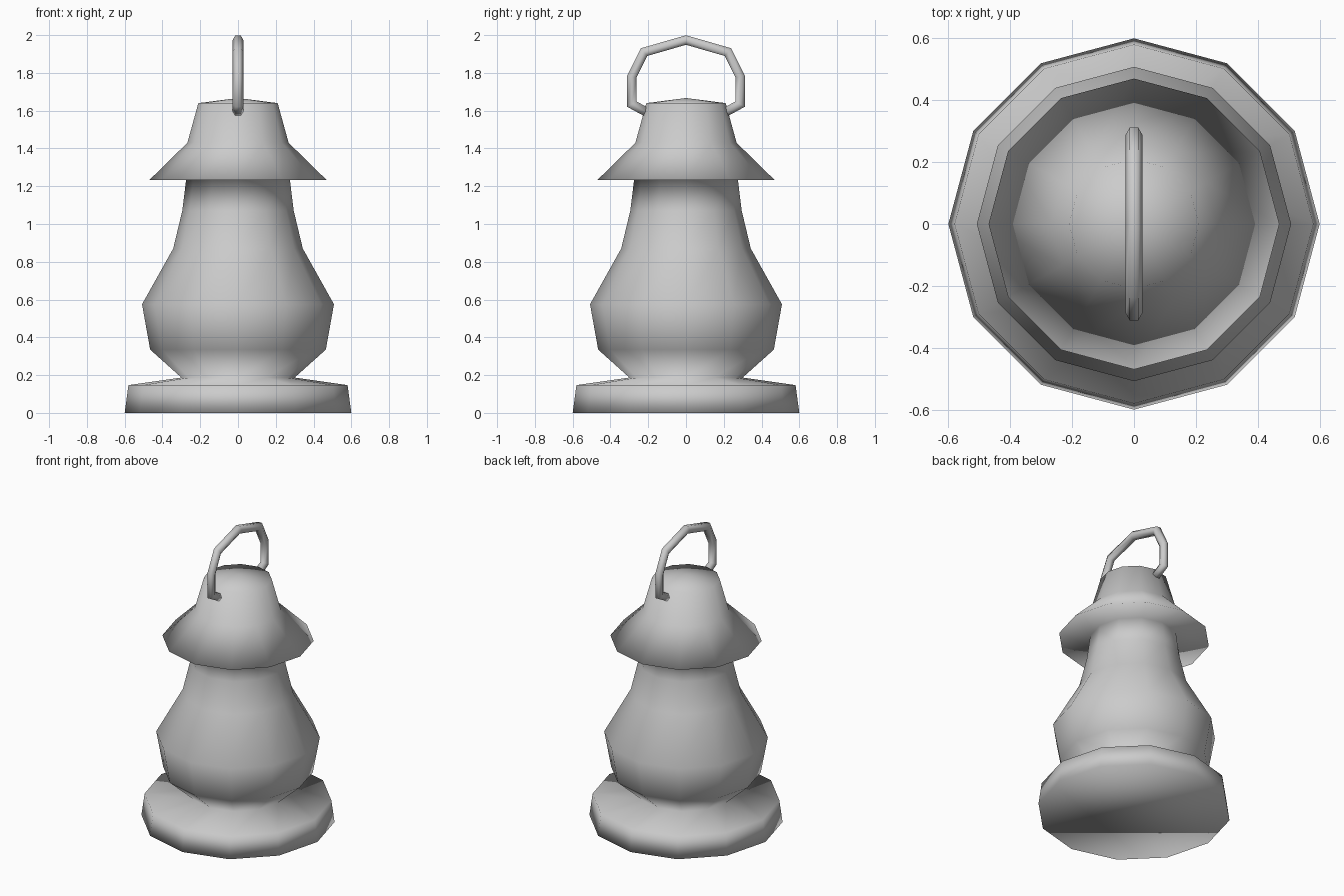
import bpy, bmesh
from math import cos, sin, pi
from mathutils import Vector

SIDES = 12
TUBE_SIDES = 6
TUBE_RADIUS = 0.028

cube = bpy.data.objects.get("Cube")
if cube:
    bpy.data.objects.remove(cube, do_unlink=True)

# Plain grey metal
grey = bpy.data.materials.new("plain_grey")
grey.use_nodes = True
colour = (0.6, 0.6, 0.6, 1)
grey.diffuse_color = colour
grey.node_tree.nodes["Principled BSDF"].inputs["Base Color"].default_value = colour


def bridge(bm, rings):
    """Join neighbouring rings of vertices with quads."""
    for low, high in zip(rings, rings[1:]):
        n = len(low)
        for i in range(n):
            j = (i + 1) % n
            bm.faces.new((low[i], low[j], high[j], high[i]))


def finish(bm, name):
    """Turn the bmesh into a smooth grey object."""
    bmesh.ops.recalc_face_normals(bm, faces=bm.faces)
    mesh = bpy.data.meshes.new(name)
    bm.to_mesh(mesh)
    bm.free()
    mesh.materials.append(grey)
    mesh.shade_smooth()
    obj = bpy.data.objects.new(name, mesh)
    bpy.context.collection.objects.link(obj)
    return obj


def lathe(name, profile, apex):
    """Spin a radius/height profile, closing it below flat and above to a point."""
    bm = bmesh.new()
    angles = [2 * pi * i / SIDES for i in range(SIDES)]
    rings = [[bm.verts.new((r * cos(a), r * sin(a), z)) for a in angles]
             for r, z in profile]
    bridge(bm, rings)
    bm.faces.new(rings[0])
    tip = bm.verts.new((0, 0, apex))
    for i in range(SIDES):
        bm.faces.new((rings[-1][i], rings[-1][(i + 1) % SIDES], tip))
    return finish(bm, name)


def tube(name, path):
    """Sweep a round section along a path in the YZ plane, with mitred bends."""
    bm = bmesh.new()
    rings = []
    for k, point in enumerate(path):
        before = (point - path[k - 1]).normalized() if k else None
        after = (path[k + 1] - point).normalized() if k + 1 < len(path) else None
        before, after = before or after, after or before
        tangent = (before + after).normalized()
        normal = tangent.cross(Vector((1, 0, 0))) / tangent.dot(after)
        ring = []
        for i in range(TUBE_SIDES):
            a = 2 * pi * i / TUBE_SIDES
            offset = Vector((cos(a), 0, 0)) + normal * sin(a)
            ring.append(bm.verts.new(point + offset * TUBE_RADIUS))
        rings.append(ring)
    bridge(bm, rings)
    bm.faces.new(rings[0])
    bm.faces.new(rings[-1])
    return finish(bm, name)


# Foot, bulging globe and flared hood in one continuous turned shape
foot = [(0.6, 0), (0.58, 0.147), (0.3, 0.187)]
globe = [(0.465, 0.335), (0.508, 0.575), (0.343, 0.87), (0.295, 1.07), (0.275, 1.232)]
hood = [(0.47, 1.232), (0.268, 1.43), (0.21, 1.64)]
lathe("lantern_body", foot + globe + hood, 1.667)

# Carrying handle, mirrored front to back
half = [Vector((0, y, z)) for y, z in
        [(0.205, 1.59), (0.287, 1.635), (0.287, 1.78), (0.222, 1.91)]]
other = [Vector((0, -p.y, p.z)) for p in reversed(half)]
tube("handle", half + [Vector((0, 0, 1.974))] + other)
